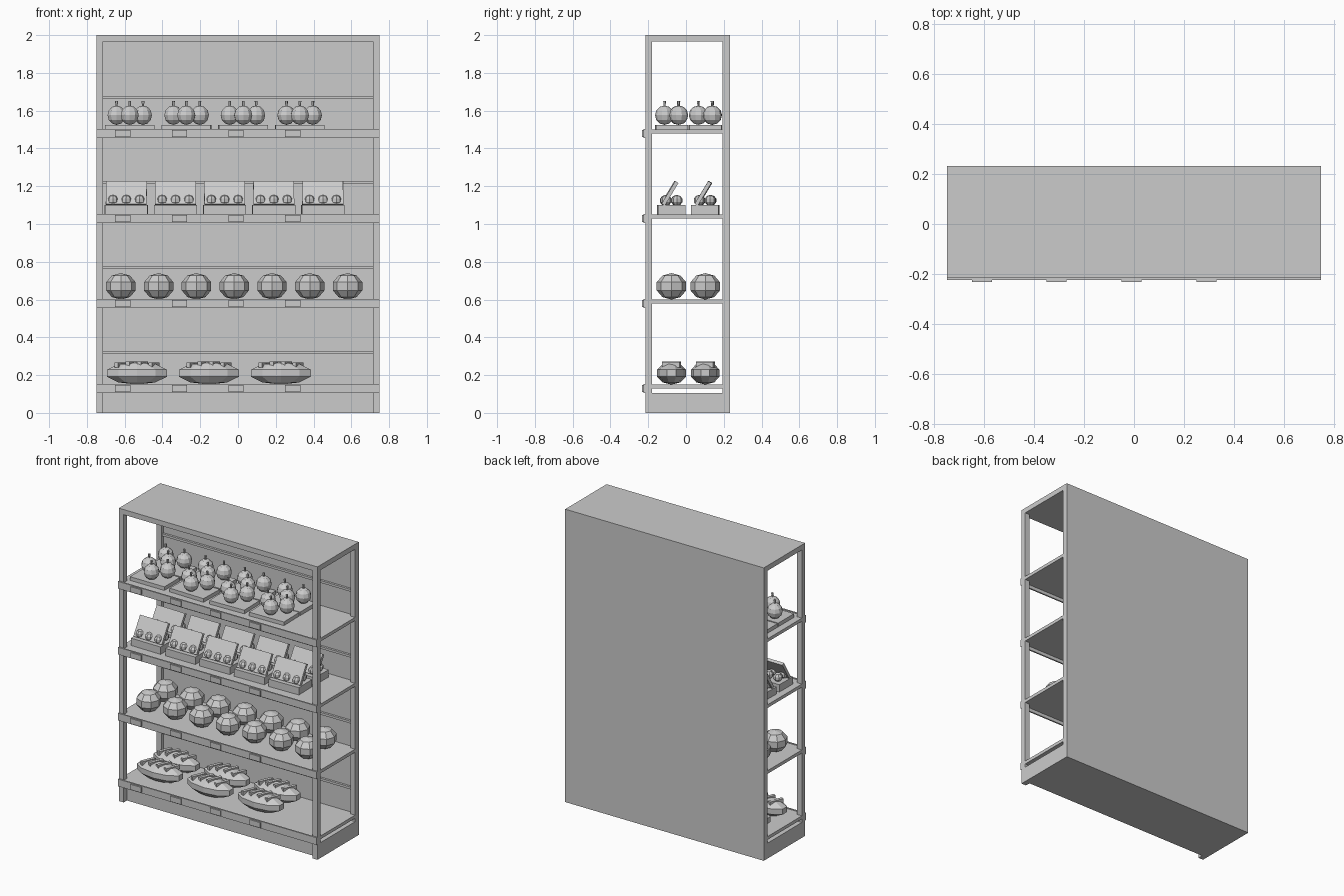
import bpy, bmesh, math, random
from mathutils import Matrix, Vector

random.seed(4)
old = bpy.data.objects.get("Cube")
if old:
    bpy.data.objects.remove(old, do_unlink=True)

# One plain grey for everything
grey = bpy.data.materials.new("plain_grey")
grey.use_nodes = True
colour = (0.6, 0.6, 0.6, 1)
grey.diffuse_color = colour
grey.node_tree.nodes["Principled BSDF"].inputs["Base Color"].default_value = colour


def box(bm, x, y, z, tilt=0.0, yaw=0.0):
    """Add a box from three (low, high) ranges, turned about its centre."""
    ranges = (x, y, z)
    centre = Vector([(a + b) / 2 for a, b in ranges])
    size = [b - a for a, b in ranges] + [1]
    turn = Matrix.Rotation(yaw, 4, 'Z') @ Matrix.Rotation(tilt, 4, 'X')
    bmesh.ops.create_cube(bm, size=1, matrix=Matrix.Translation(centre) @ turn @ Matrix.Diagonal(size))


def ball(bm, centre, radii, segments=8, rings=5):
    """Add a faceted ball stretched to three radii."""
    m = Matrix.Translation(centre) @ Matrix.Diagonal((*radii, 1))
    bmesh.ops.create_uvsphere(bm, u_segments=segments, v_segments=rings, radius=1, matrix=m)


def finish(bm, name):
    mesh = bpy.data.meshes.new(name)
    bm.to_mesh(mesh)
    bm.free()
    mesh.materials.append(grey)
    return mesh


def place(mesh, name, location=(0, 0, 0), yaw=0.0):
    ob = bpy.data.objects.new(name, mesh)
    ob.location = location
    ob.rotation_euler.z = yaw
    bpy.context.collection.objects.link(ob)


def part(name, *boxes):
    bm = bmesh.new()
    for b in boxes:
        box(bm, *b)
    place(finish(bm, name), name)


# Cabinet frame
W, INNER = 0.75, 0.714
FRONT, FRONT_IN, BACK_IN, BACK = -0.214, -0.179, 0.192, 0.232
LEVELS = [0.15 + 0.45 * i for i in range(4)]
sides = [(-W, -INNER), (INNER, W)]
part("front_posts", *[(s, (FRONT, FRONT_IN), (0, 1.965)) for s in sides])
part("back_posts", *[(s, (BACK_IN, BACK), (0.1, 1.965)) for s in sides])
part("top_panel", ((-W, W), (FRONT, BACK), (1.965, 2)))
part("back_panel", ((-INNER, INNER), (0.215, BACK), (0.1, 1.965)))
part("base_plinth", ((-W, W), (FRONT_IN, BACK), (0, 0.105)))

# Shelves with front strips, price plates and back rails
for level in LEVELS:
    part("shelf", ((-INNER, INNER), (FRONT, 0.215), (level - 0.022, level)))
    part("shelf_sides", *[(s, (FRONT_IN, BACK_IN), (level - 0.022, level)) for s in sides])
    part("shelf_strip", ((-W, W), (-0.224, FRONT), (level - 0.045, level + 0.004)))
    part("price_plates", *[((x - 0.04, x + 0.04), (-0.232, -0.224), (level - 0.039, level - 0.002))
                           for x in (-0.61, -0.31, -0.01, 0.29)])
    part("back_rail", ((-INNER, INNER), (0.2, 0.215), (level + 0.162, level + 0.178)))

# Loaf with raised ridges across the top
bm = bmesh.new()
ball(bm, (0, 0, 0.06), (0.175, 0.08, 0.06), segments=10)
for x in (-0.09, -0.03, 0.03, 0.09):
    top = 0.06 + 0.06 * math.sqrt(1 - (x / 0.175) ** 2)
    box(bm, (x - 0.011, x + 0.011), (-0.05, 0.05), (top - 0.022, top + 0.004), 0, -0.4)
loaf = finish(bm, "loaf")

# Squat melon
bm = bmesh.new()
ball(bm, (0, 0, 0.07), (0.082, 0.082, 0.07))
melon = finish(bm, "melon")

# Open crate with a leaning card and small fruit
bm = bmesh.new()
box(bm, (-0.113, 0.113), (-0.073, 0.073), (0, 0.05))
box(bm, (-0.108, 0.108), (-0.02, 0), (0.042, 0.182), -math.radians(31))
for x in (-0.071, 0, 0.071):
    for y in (-0.03, 0.028):
        ball(bm, (x, y, 0.075), (0.03, 0.03, 0.029))
crate = finish(bm, "fruit_crate")

# Tray carrying three stemmed fruits
bm = bmesh.new()
box(bm, (-0.13, 0.13), (-0.085, 0.085), (0, 0.025))
for x, y in ((-0.07, 0.037), (0, -0.037), (0.07, 0.037)):
    ball(bm, (x, y, 0.076), (0.05, 0.05, 0.051), segments=10, rings=6)
    bmesh.ops.create_cone(bm, cap_ends=True, segments=5, radius1=0.005, radius2=0.008, depth=0.034,
                          matrix=Matrix.Translation((x, y, 0.134)))
tray = finish(bm, "fruit_tray")

# Stock every shelf in two rows: mesh, name, count, first x, spacing, largest turn
stock = [
    (loaf, "loaf", 3, -0.535, 0.381, 0),
    (melon, "melon", 7, -0.62, 0.2, 0),
    (crate, "fruit_crate", 5, -0.591, 0.26, 0.03),
    (tray, "fruit_tray", 4, -0.573, 0.3, 0.03),
]
for level, (mesh, name, count, start, step, turn) in zip(LEVELS, stock):
    for y in (-0.077, 0.102):
        for i in range(count):
            place(mesh, name, (start + i * step, y, level), random.uniform(-turn, turn))
